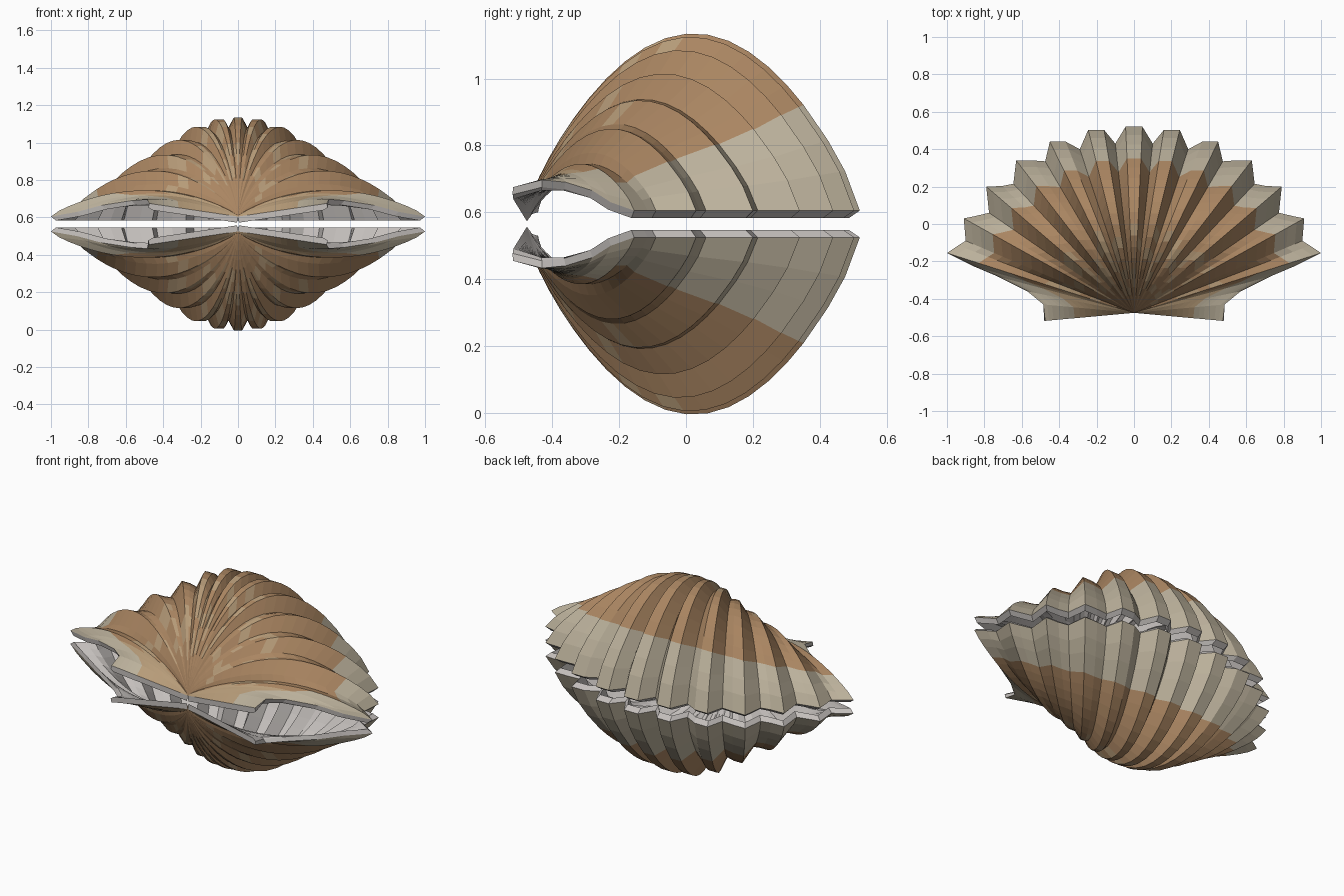
import bpy, math, random

if "Cube" in bpy.data.objects:
    bpy.data.objects.remove(bpy.data.objects["Cube"])

MID, HINGE_Y, RIM_Z, WALL = 0.565, -0.475, 0.605, 0.033
# steps from hinge (0) to rim (1); the last three form the pale band
STEPS = [0.73 * i / 18 for i in range(19)] + [0.80, 0.865, 1.0]
SEG = len(STEPS) - 1

def material(name, col):
    m = bpy.data.materials.new(name)
    m.diffuse_color = (*col, 1)
    m.use_nodes = True
    m.node_tree.nodes["Principled BSDF"].inputs["Base Color"].default_value = m.diffuse_color
    return m

MATS = [material("brown", (0.40, 0.235, 0.12)), material("tan", (0.47, 0.33, 0.19)),
        material("cream", (0.50, 0.44, 0.33)), material("pearl", (0.55, 0.52, 0.50))]

# outer corner of each rib tip (x, y), arch height
TIPS = [(0.045, 0.52, 0.53), (0.245, 0.503, 0.52), (0.45, 0.44, 0.48), (0.63, 0.34, 0.41),
        (0.79, 0.20, 0.33), (0.91, 0.03, 0.245), (1.0, -0.155, 0.14)]
GROOVES = [(0.10, 0.43), (0.29, 0.40), (0.475, 0.335), (0.645, 0.215), (0.775, 0.06), (0.90, -0.09)]

def half_rays():
    """Rays hinge to rim on the +x side: (end x, y, z, arch height, is_groove)."""
    rays = []
    for k, (x, y, h) in enumerate(TIPS):
        if k:
            dy = (0, 0, 0, 0, 0.003, 0.012, 0.04)[k]
            dx = 0.06 if k > 4 else 0.085
            rays.append((x - dx, y + dy, RIM_Z, h, False))
        rays.append((x, y, RIM_Z, h, False))
        if k < 6:
            g = GROOVES[k]
            rays.append((g[0], g[1], RIM_Z, (h + TIPS[k + 1][2]) / 2 * 0.90, True))
    # hinge ears
    rays += [(0.86, -0.225, 0.63, 0.11, False), (0.73, -0.28, 0.665, 0.08, False),
             (0.57, -0.36, 0.69, 0.05, False), (0.485, -0.43, 0.697, 0.025, False),
             (0.475, -0.518, 0.675, 0.0, False)]
    return rays

def profile(ray, t):
    """Distance along the ray and height at step t, on the outer face."""
    x, y, z, h, groove = ray
    length = math.hypot(x, y - HINGE_Y)
    f = (1 - math.cos(math.pi * t)) / 2
    if groove:                                     # grooves fade out at the beak
        fade = max(0.0, 1 - f / 0.25)
        h *= 1 + 0.1 * fade
        length *= 1 + 0.08 * fade
    lift = h * max(0.0, math.sin(math.pi * f)) ** 0.76
    return f * length, RIM_Z + (z - RIM_Z) * f + lift

def valve(name, sign):
    right = half_rays()
    rays = [(-x, y, z, h, g) for x, y, z, h, g in reversed(right)] + right
    n, row = len(rays), SEG + 1
    outer, inner = [], []
    for ray in rays:
        length = math.hypot(ray[0], ray[1] - HINGE_Y)
        dx, dy = ray[0] / length, (ray[1] - HINGE_Y) / length
        for j, t in enumerate(STEPS):
            r, z = profile(ray, t)
            r0, z0 = profile(ray, max(0, t - 0.02))
            r1, z1 = profile(ray, min(1, t + 0.02))
            m = math.hypot(r1 - r0, z1 - z0)
            ri, zi = r + WALL * (z1 - z0) / m, z - WALL * (r1 - r0) / m
            if j == SEG:
                zi = RIM_Z - 0.022 + ray[2] - RIM_Z
            for lst, rr, zz in ((outer, r, z), (inner, ri, zi)):
                lst.append((dx * rr, HINGE_Y + dy * rr, MID + sign * (zz - MID)))
    off = len(outer)
    faces, mats = [], []

    def add(q, m):
        faces.append(q if sign > 0 else q[::-1])
        mats.append(m)

    rng = random.Random(4)
    for i in range(n - 1):
        groove = rays[i][4] or rays[i + 1][4]
        for j in range(SEG):
            a, b = i * row + j, (i + 1) * row + j
            m = 0
            if j >= SEG - 3 or (j > 14 and not 4 < i < n - 6):
                m = 2
            elif not 3 < i < n - 5:
                m = 1
            elif 5 <= j <= 11 and rng.random() < (0.2 if groove else 0.5):
                m = 1
            add((a, b, b + 1, a + 1), m)
            add((off + a, off + a + 1, off + b + 1, off + b), 3)
        a, b = i * row + SEG, (i + 1) * row + SEG    # rim edge
        add((a, b, off + b, off + a), 3)
        a, b = i * row, (i + 1) * row                # beak edge
        add((b, a, off + a, off + b), 0)
    for j in range(SEG):                             # ear edges along the hinge
        a, b = j, (n - 1) * row + j
        add((a, a + 1, off + a + 1, off + a), 3)
        add((b + 1, b, off + b, off + b + 1), 3)
    me = bpy.data.meshes.new(name)
    me.from_pydata(outer + inner, [], faces)
    for m in MATS:
        me.materials.append(m)
    for p, m in zip(me.polygons, mats):
        p.material_index = m
    me.validate()
    ob = bpy.data.objects.new(name, me)
    bpy.context.collection.objects.link(ob)
    return ob

valve("upper_valve", 1)
valve("lower_valve", -1)
